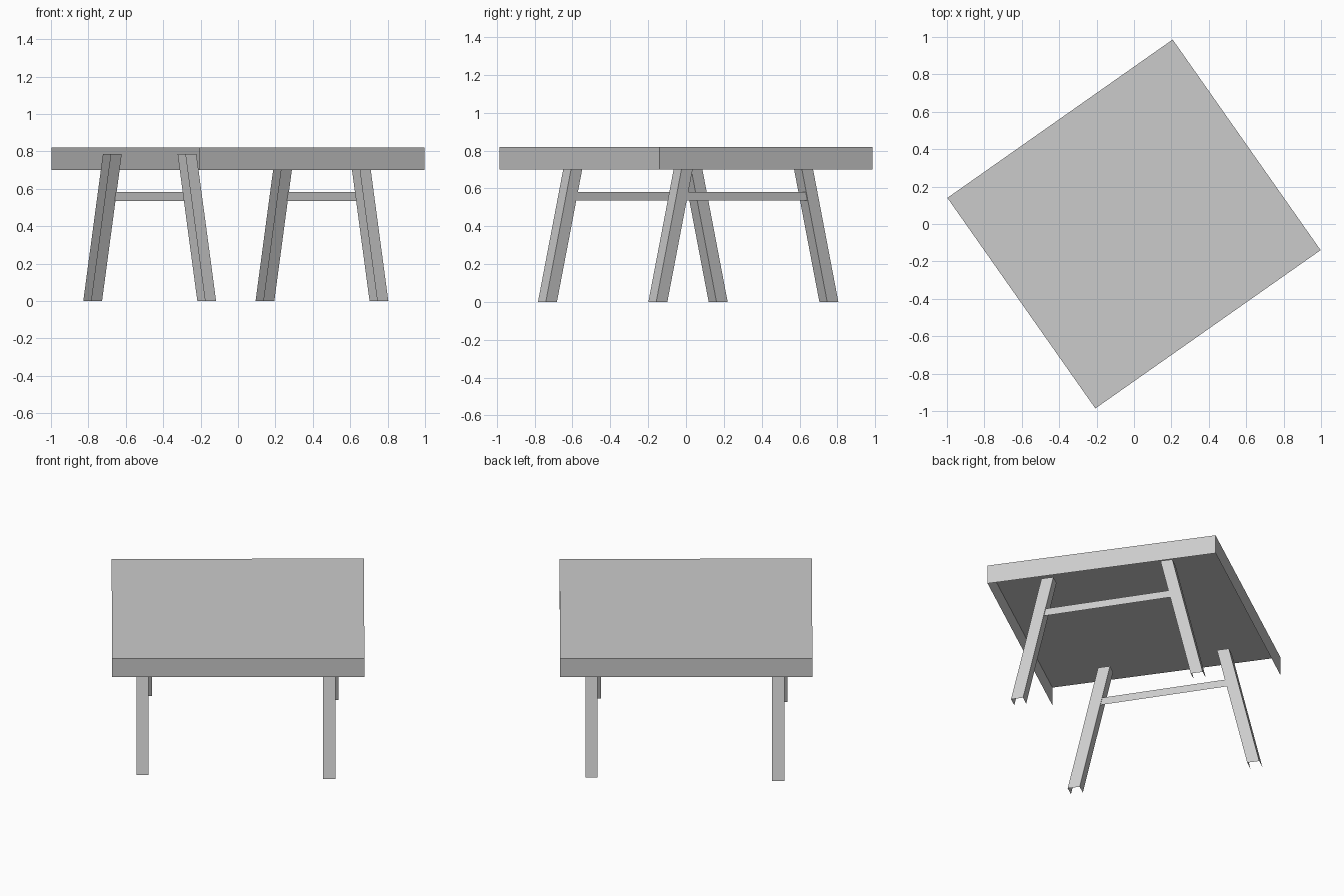
import bpy, bmesh, math
from mathutils import Matrix, Vector

if "Cube" in bpy.data.objects:
    bpy.data.objects.remove(bpy.data.objects["Cube"])

ROT = Matrix.Rotation(math.radians(35.1), 4, 'Z')   # the whole table is turned in plan
HU, HV = 0.736, 0.688          # half length and half depth of the top
Z_LOW, Z_TOP = 0.70, 0.82      # apron bottom, table top
LEG_H, LEAN, W = 0.785, 0.183, 0.036   # leg height, inward lean, half width


def make(name, quads):
    """Build an object of thin sheets from four-corner faces."""
    bm = bmesh.new()
    for quad in quads:
        bm.faces.new([bm.verts.new(ROT @ Vector(p)) for p in quad])
    bmesh.ops.remove_doubles(bm, verts=bm.verts, dist=0.0005)
    mesh = bpy.data.meshes.new(name)
    bm.to_mesh(mesh)
    bm.free()
    obj = bpy.data.objects.new(name, mesh)
    bpy.context.collection.objects.link(obj)


def walls(path, z0, z1, dv=0.0):
    """Sheets rising along a plan path, sheared by dv at the top."""
    return [[(a[0], a[1], z0), (b[0], b[1], z0),
             (b[0], b[1] + dv, z1), (a[0], a[1] + dv, z1)]
            for a, b in zip(path, path[1:])]


# Table top with an apron on three sides, open at the left end
rim = [(-HU, -HV), (HU, -HV), (HU, HV), (-HU, HV)]
make("table_top", [[(u, v, Z_TOP) for u, v in rim]])
make("apron", walls(rim, Z_LOW, Z_TOP))


# Leaning channel legs, open on the left face
def leg(name, u, v):
    path = [(u - W, v - W), (u + W, v - W), (u + W, v + W), (u - W, v + W)]
    make(name, walls(path, 0.0, LEG_H, -LEAN if v > 0 else LEAN))


# Each pair: front foot, back foot, and the flat stretcher between them
pairs = {"left": ((-0.558, -0.503), (-0.538, 0.586)),
         "right": ((0.531, -0.555), (0.552, 0.535))}
for side, (front, back) in pairs.items():
    leg(side + "_front_leg", *front)
    leg(side + "_back_leg", *back)
    z0, z1 = 0.535, 0.582
    inset = LEAN * 0.5 * (z0 + z1) / LEG_H + W - 0.006
    f = (front[0] + W - 0.005, front[1] + inset)
    b = (back[0] + W - 0.005, back[1] - inset)
    make(side + "_stretcher", walls([f, b], z0, z1))
